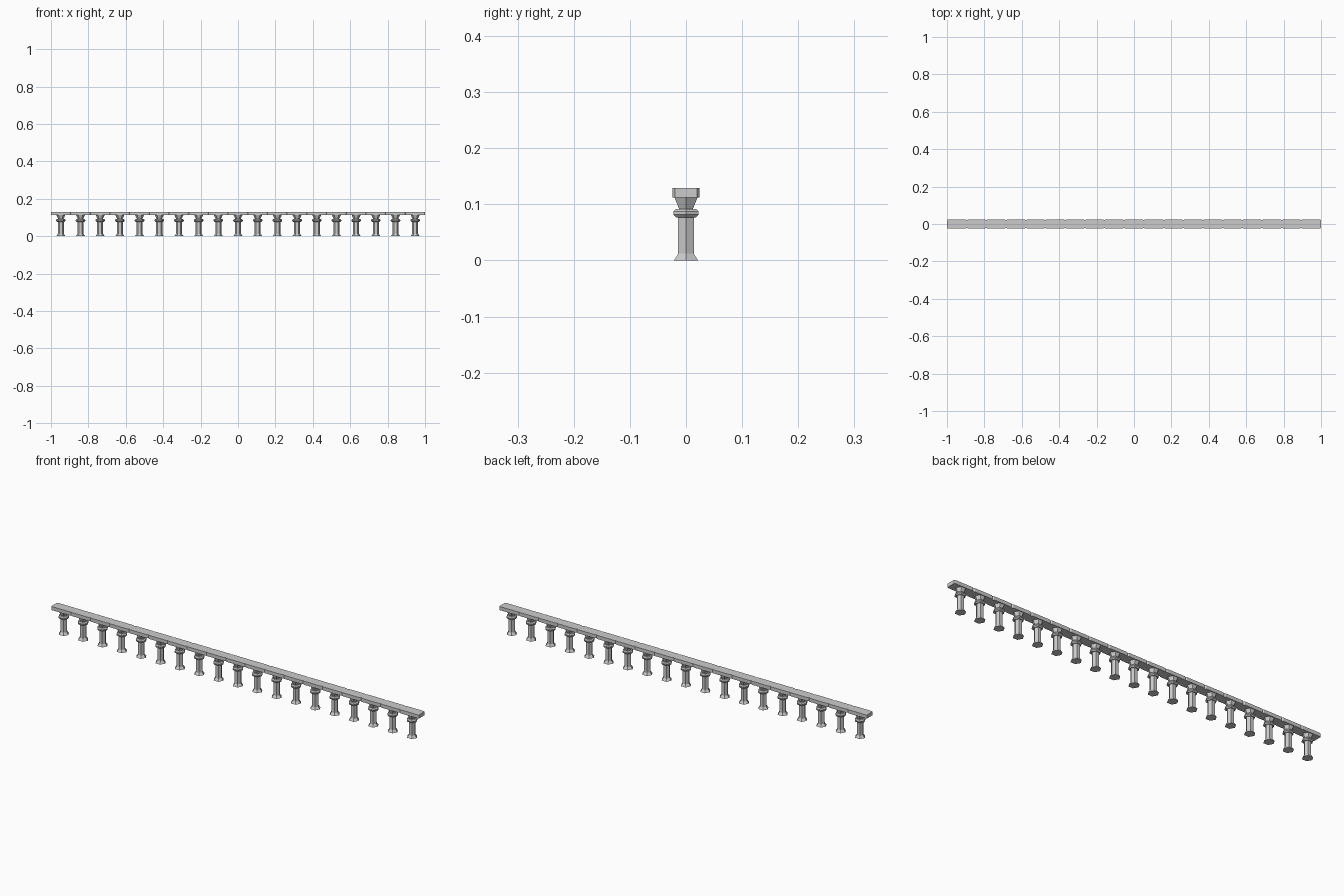
import bpy, bmesh, math

if "Cube" in bpy.data.objects:
    bpy.data.objects.remove(bpy.data.objects["Cube"])

COUNT = 19
STEP = 2 / COUNT
H = math.cos(math.radians(30))  # hexagon: half-width in y to corner radius


def make_object(name, rings, x):
    """Skin a stack of equal-sized closed rings, with end caps."""
    bm = bmesh.new()
    loops = [[bm.verts.new(p) for p in ring] for ring in rings]
    n = len(loops[0])
    for a, b in zip(loops, loops[1:]):
        for i in range(n):
            j = (i + 1) % n
            bm.faces.new((a[i], a[j], b[j], b[i]))
    bm.faces.new(loops[0][::-1])
    bm.faces.new(loops[-1])
    bmesh.ops.recalc_face_normals(bm, faces=bm.faces)
    mesh = bpy.data.meshes.new(name)
    bm.to_mesh(mesh)
    bm.free()
    ob = bpy.data.objects.new(name, mesh)
    ob.location.x = x
    bpy.context.collection.objects.link(ob)
    return ob


def hex_ring(half, z):
    r = half / H
    return [(r * math.cos(k * math.pi / 3), r * math.sin(k * math.pi / 3), z)
            for k in range(6)]


def slab_ring(z):
    hx, hy, cx, cy = STEP / 2, 0.024, 0.006, 0.004
    return [(hx, -hy + cy, z), (hx, hy - cy, z), (hx - cx, hy, z), (-hx + cx, hy, z),
            (-hx, hy - cy, z), (-hx, -hy + cy, z), (-hx + cx, -hy, z), (hx - cx, -hy, z)]


# Baluster profile (half-width, height): foot, shaft, collar, flared capital
profile = [(0.0215, 0), (0.014, 0.012), (0.014, 0.077), (0.018, 0.077),
           (0.0225, 0.082), (0.0225, 0.087), (0.018, 0.092), (0.0125, 0.092),
           (0.0205, 0.1125)]

for i in range(COUNT):
    x = -1 + STEP * (i + 0.5)
    make_object("baluster", [hex_ring(w, z) for w, z in profile], x)
    # Handrail block with chamfered corners
    make_object("rail_block", [slab_ring(0.112), slab_ring(0.1295)], x)
